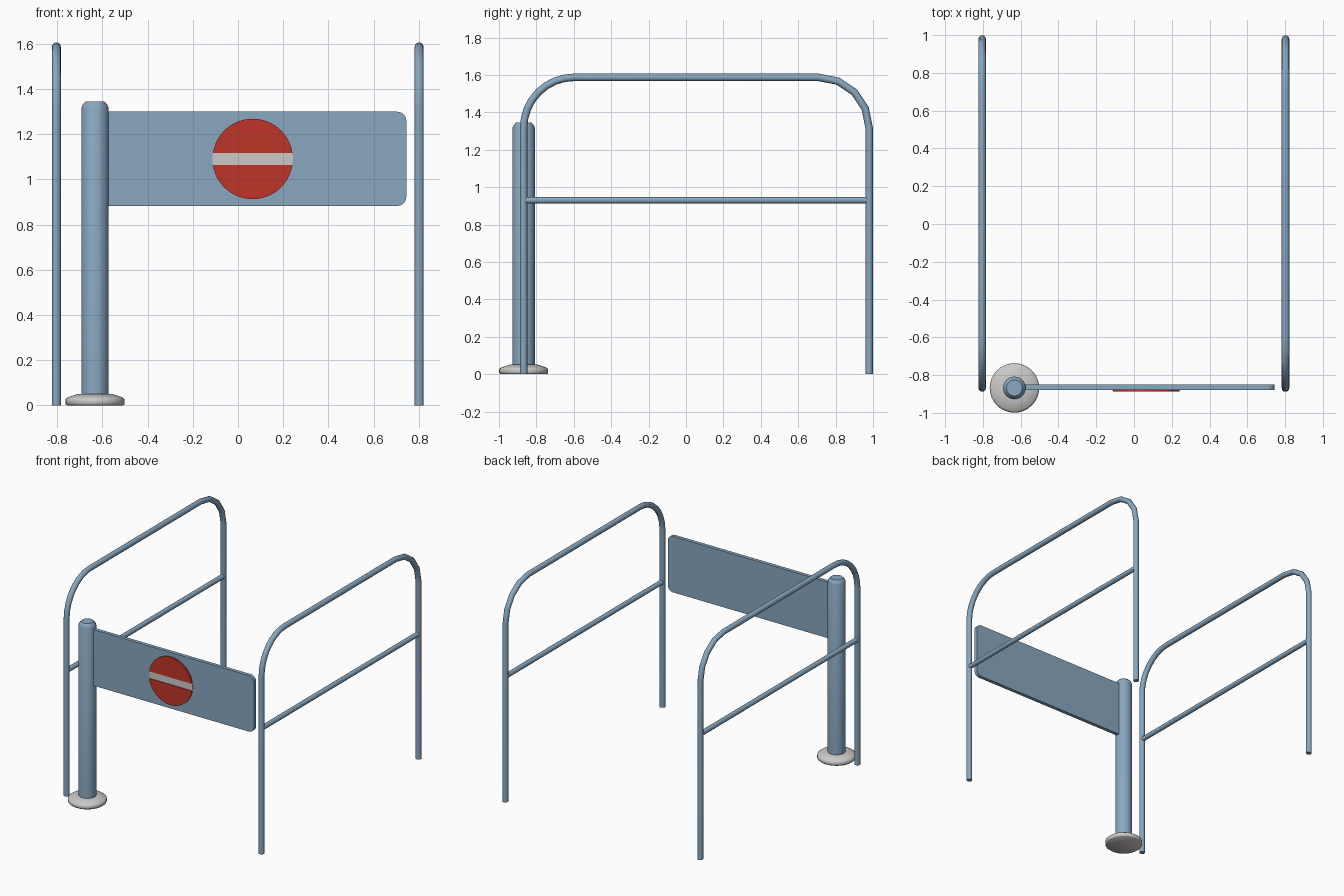
import bpy, bmesh, math
from math import sin, cos, pi

if "Cube" in bpy.data.objects:
    bpy.data.objects.remove(bpy.data.objects["Cube"])


def material(name, rgb):
    m = bpy.data.materials.new(name)
    m.diffuse_color = (*rgb, 1)
    m.use_nodes = True
    m.node_tree.nodes["Principled BSDF"].inputs["Base Color"].default_value = m.diffuse_color
    return m


BLUE = material("steel_blue", (0.25, 0.39, 0.53))
RED = material("sign_red", (0.52, 0.035, 0.022))
GREY = material("light_grey", (0.60, 0.59, 0.57))

POST_X, FRONT_Y, BACK_Y = -0.633, -0.868, 0.979
RAIL_R, RAIL_TOP = 0.02, 1.587


def finish(bm, name, mat, angle=None):
    bmesh.ops.recalc_face_normals(bm, faces=bm.faces)
    me = bpy.data.meshes.new(name)
    bm.to_mesh(me)
    bm.free()
    me.materials.append(mat)
    ob = bpy.data.objects.new(name, me)
    bpy.context.collection.objects.link(ob)
    if angle:
        smooth(ob, angle)
    return ob


def smooth(ob, angle):
    bpy.ops.object.select_all(action='DESELECT')
    ob.select_set(True)
    bpy.context.view_layer.objects.active = ob
    bpy.ops.object.shade_smooth_by_angle(angle=math.radians(angle))


def arc(cx, cz, r, a0, a1, n):
    return [(cx + r * cos(a0 + (a1 - a0) * i / n),
             cz + r * sin(a0 + (a1 - a0) * i / n)) for i in range(n + 1)]


def slab(name, outline, y0, y1, mat):
    """Extrude an x-z outline from y0 to y1."""
    bm = bmesh.new()
    face = bm.faces.new([bm.verts.new((x, y0, z)) for x, z in outline])
    ext = bmesh.ops.extrude_face_region(bm, geom=[face])
    for v in ext["geom"]:
        if isinstance(v, bmesh.types.BMVert):
            v.co.y = y1
    return finish(bm, name, mat)


def lathe(name, profile, mat, angle, n=32):
    """Spin an r-z profile around the post axis."""
    bm = bmesh.new()
    vs = [bm.verts.new((POST_X + r, FRONT_Y, z)) for r, z in profile]
    edges = [bm.edges.new(p) for p in zip(vs, vs[1:])]
    bmesh.ops.spin(bm, geom=vs + edges, cent=(POST_X, FRONT_Y, 0),
                   axis=(0, 0, 1), angle=2 * pi, steps=n)
    bmesh.ops.remove_doubles(bm, verts=bm.verts, dist=1e-4)
    return finish(bm, name, mat, angle)


def tube(name, x, path, radius):
    """Round bar along a y-z path."""
    cu = bpy.data.curves.new(name, 'CURVE')
    cu.dimensions = '3D'
    cu.bevel_depth, cu.bevel_resolution, cu.use_fill_caps = radius, 4, True
    sp = cu.splines.new('POLY')
    sp.points.add(len(path) - 1)
    for p, (y, z) in zip(sp.points, path):
        p.co = (x, y, z, 1)
    cu.materials.append(BLUE)
    ob = bpy.data.objects.new(name, cu)
    bpy.context.collection.objects.link(ob)
    bpy.ops.object.select_all(action='DESELECT')
    ob.select_set(True)
    bpy.context.view_layer.objects.active = ob
    bpy.ops.object.convert(target='MESH')
    smooth(bpy.context.view_layer.objects.active, 40)


# Side railings: bent hoop plus a straight cross bar
bend = 0.27
hoop = ([(FRONT_Y, 0)]
        + arc(FRONT_Y + bend, RAIL_TOP - bend, bend, pi, pi / 2, 8)
        + arc(BACK_Y - bend, RAIL_TOP - bend, bend, pi / 2, 0, 4)
        + [(BACK_Y, 0)])
for side, x in (("left", -0.804), ("right", 0.802)):
    tube(side + "_railing_hoop", x, hoop, RAIL_R)
    tube(side + "_railing_crossbar", x, [(FRONT_Y, 0.93), (BACK_Y, 0.93)], 0.018)

# Gate post and its round foot
lathe("gate_post", [(0, 0.03), (0.06, 0.03), (0.06, 1.318), (0.054, 1.332),
                    (0.042, 1.345), (0, 1.345)], BLUE, 40)
lathe("post_foot", [(0, 0), (0.124, 0), (0.131, 0.006), (0.131, 0.028),
                    (0.12, 0.036), (0.075, 0.051), (0, 0.052)], GREY, 60)

# Swing panel with rounded free corners
x0, x1, z0, z1, r = -0.62, 0.745, 0.883, 1.30, 0.04
slab("gate_panel", [(x0, z1), (x0, z0)] + arc(x1 - r, z0 + r, r, -pi / 2, 0, 6)
     + arc(x1 - r, z1 - r, r, 0, pi / 2, 6), -0.851, -0.878, BLUE)

# No-entry sign: two red segments and a pale band between them
cx, cz, sr, half = 0.065, 1.091, 0.178, 0.027
a = math.asin(half / sr)
slab("sign_upper", arc(cx, cz, sr, a, pi - a, 24), -0.878, -0.8875, RED)
slab("sign_lower", arc(cx, cz, sr, pi + a, 2 * pi - a, 24), -0.878, -0.8875, RED)
slab("sign_band", arc(cx, cz, sr, -a, a, 4) + arc(cx, cz, sr, pi - a, pi + a, 4),
     -0.878, -0.882, GREY)
